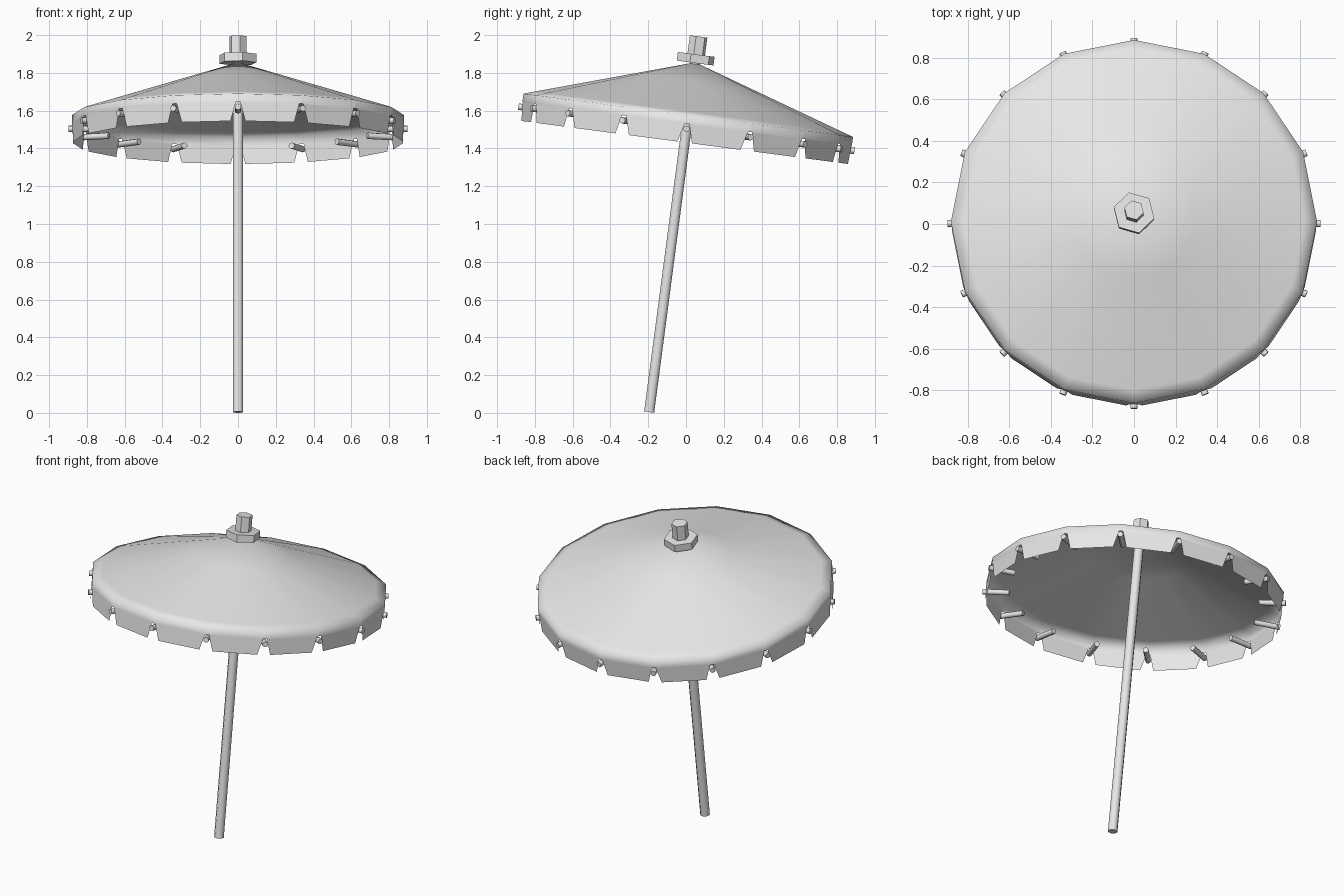
import bpy, bmesh
from math import cos, sin, pi, radians
from mathutils import Matrix, Vector

cube = bpy.data.objects.get("Cube")
if cube:
    bpy.data.objects.remove(cube, do_unlink=True)

SIDES = 16
RIM_R, RIM_H, APEX_H = 0.88, 1.585, 1.868
NOTCH_H, HEM_H = 1.54, 1.44
# The whole parasol leans backwards about its foot
LEAN = Matrix.Translation((0, -0.195, 0.004)) @ Matrix.Rotation(radians(-7.5), 4, 'X')

grey = bpy.data.materials.new("plain_grey")
grey.use_nodes = True
grey.diffuse_color = (0.8, 0.8, 0.8, 1)
grey.node_tree.nodes["Principled BSDF"].inputs["Base Color"].default_value = (0.8, 0.8, 0.8, 1)


def finish(name, bm, smooth_angle=None):
    """Turn a bmesh into a leaning, shaded object."""
    bm.transform(LEAN)
    mesh = bpy.data.meshes.new(name)
    bm.to_mesh(mesh)
    bm.free()
    mesh.materials.append(grey)
    obj = bpy.data.objects.new(name, mesh)
    bpy.context.collection.objects.link(obj)
    if smooth_angle:
        bpy.ops.object.select_all(action='DESELECT')
        obj.select_set(True)
        bpy.context.view_layer.objects.active = obj
        bpy.ops.object.shade_smooth_by_angle(angle=radians(smooth_angle))
    return obj


def prism(bm, sides, radius, start, end, turn=0):
    """Capped prism from start to end along the z axis."""
    place = Matrix.Translation((0, 0, (start + end) / 2)) @ Matrix.Rotation(turn, 4, 'Z')
    return bmesh.ops.create_cone(bm, cap_ends=True, segments=sides, radius1=radius,
                                 radius2=radius, depth=end - start, matrix=place)["verts"]


def corner(i, radius, height):
    a = 2 * pi * i / SIDES
    return Vector((radius * cos(a), radius * sin(a), height))


# Canopy: shallow cone with a hanging, notched valance
bm = bmesh.new()
apex = bm.verts.new((0, 0, APEX_H))
rings = []
for r in (0.3, 0.82, RIM_R):
    h = APEX_H + (RIM_H - APEX_H) * r / RIM_R
    rings.append([bm.verts.new(corner(i, r, h)) for i in range(SIDES)])
band = [bm.verts.new(corner(i, RIM_R, NOTCH_H)) for i in range(SIDES)]
for i in range(SIDES):
    j = (i + 1) % SIDES
    bm.faces.new((apex, rings[0][i], rings[0][j]))
    for inner, outer in zip(rings, rings[1:]):
        bm.faces.new((inner[i], outer[i], outer[j], inner[j]))
    # One flap on each side, narrowing towards the hem
    a, b = band[i].co, band[j].co
    along = (b - a).normalized()
    drop = Vector((0, 0, HEM_H - NOTCH_H))
    top_a, top_b = (bm.verts.new(p) for p in (a + along * 0.012, b - along * 0.012))
    hem_a, hem_b = (bm.verts.new(p + drop) for p in (a + along * 0.04, b - along * 0.04))
    bm.faces.new((rings[-1][i], band[i], top_a, top_b, band[j], rings[-1][j]))
    bm.faces.new((top_a, hem_a, hem_b, top_b))
finish("canopy", bm, 80)

# Rib ends poking out through the notches
bm = bmesh.new()
for i in range(SIDES):
    verts = prism(bm, 8, 0.017, 0.74, 0.897)
    turn = Matrix.Rotation(2 * pi * i / SIDES, 4, 'Z') @ Matrix.Rotation(pi / 2, 4, 'Y')
    bmesh.ops.transform(bm, verts=verts, matrix=Matrix.Translation((0, 0, 1.513)) @ turn)
finish("rib_ends", bm, 50)

# Pole
bm = bmesh.new()
prism(bm, 8, 0.029, 0, APEX_H, pi / 8)
finish("pole", bm, 50)

# Six-sided collar and knob on top
bm = bmesh.new()
prism(bm, 6, 0.101, 1.864, 1.91, radians(14))
finish("collar", bm)
bm = bmesh.new()
prism(bm, 6, 0.048, 1.9, 2.006, radians(14))
finish("top_knob", bm)
